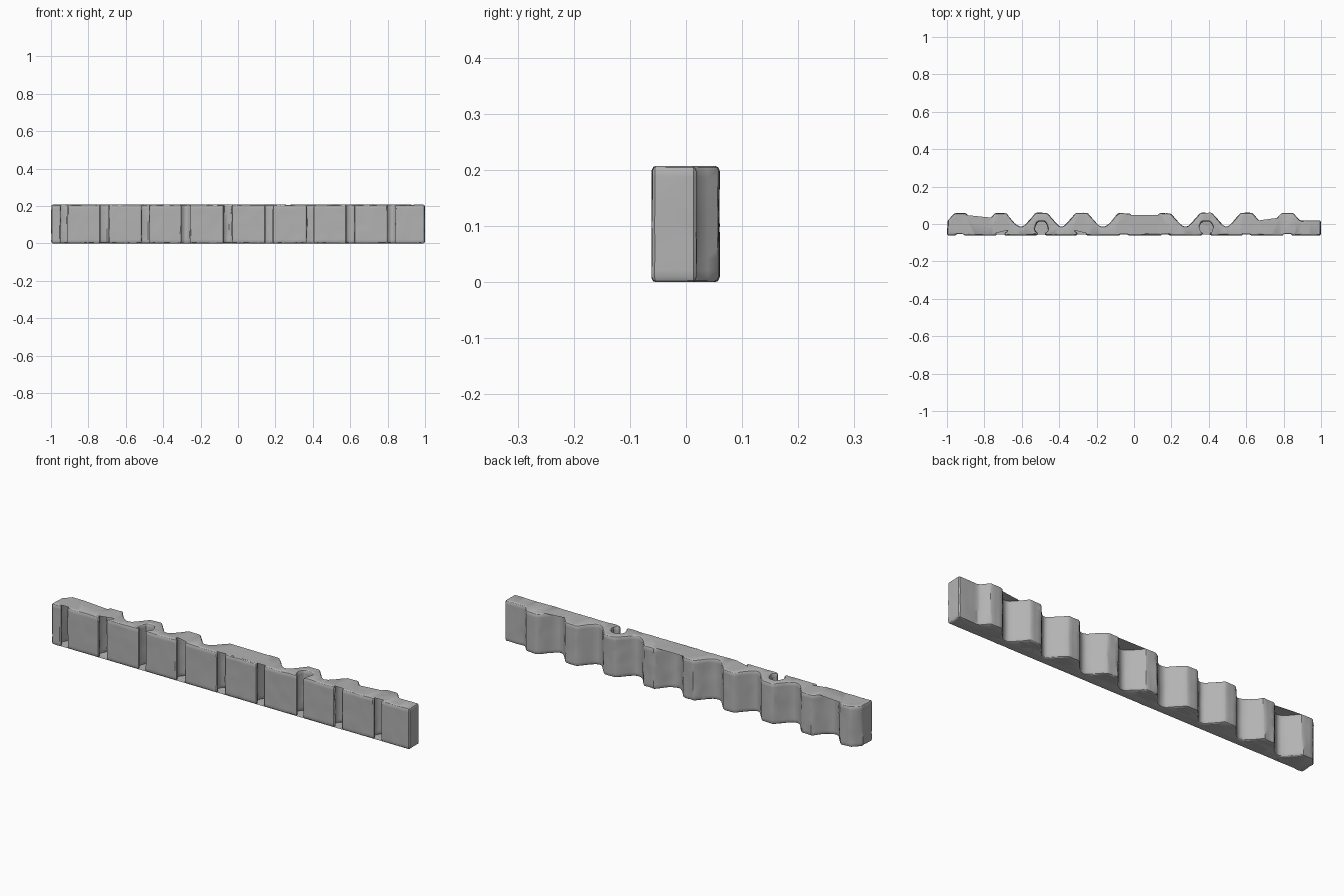
import bpy, bmesh, random
from mathutils import Vector, noise

random.seed(4)
cube = bpy.data.objects.get("Cube")
if cube:
    bpy.data.objects.remove(cube)

HEIGHT = 0.207
FRONT, BACK, VALLEY, END = -0.062, 0.062, -0.012, 0.02
CENTRES = [-0.93, -0.714, -0.495, -0.28, -0.054, 0.166, 0.386, 0.601, 0.82]
ROUGH = [1, 1, 0.4, 0.3, 1, 1, 0.35, 0.3, 0.5]   # weathering of each rib

stone = bpy.data.materials.new("grey stone")
stone.use_nodes = True
stone.diffuse_color = (0.45, 0.45, 0.45, 1)
stone.node_tree.nodes["Principled BSDF"].inputs["Base Color"].default_value = stone.diffuse_color


# Keyhole groove: narrow mouth, wide chamber, tapered or flat crown
def groove(cx, pointed):
    crown = 0.008 if pointed else 0.02
    half = [(0.02, FRONT), (0.018, -0.047), (0.036, -0.036), (0.034, -0.014), (crown, 0.011)]
    half = [(w + random.uniform(-0.003, 0.003), y) for w, y in half]
    return [(cx - w, y) for w, y in half] + [(cx + w, y) for w, y in reversed(half)]


# Plan outline, counter-clockwise: front face with grooves, then ribbed back
outline = [(-1, FRONT)]
for i, cx in enumerate(CENTRES):
    outline += groove(cx, i in (3, 4, 7, 8))
outline += [(1, FRONT), (1, END), (CENTRES[-1] + 0.07, END)]
for i, cx in reversed(list(enumerate(CENTRES))):
    if i < len(CENTRES) - 1:
        outline.append((cx + 0.097, VALLEY))
    outline += [(cx + 0.032, BACK), (cx - 0.032, BACK)]
    if i > 0:
        outline.append((cx - 0.097, VALLEY))
outline.append((-1, END))


# Round the corners lightly and divide the long runs
def refine(points, step=0.02, cut=0.006):
    pts = [Vector(p) for p in points]
    soft = []
    for a, b, c in zip(pts[-1:] + pts[:-1], pts, pts[1:] + pts[:1]):
        for other in (a, c):
            d = other - b
            soft.append(b + d.normalized() * min(cut, d.length * 0.3))
    result = []
    for a, b in zip(soft, soft[1:] + soft[:1]):
        n = max(1, round((b - a).length / step))
        result += [a.lerp(b, k / n) for k in range(n)]
    return result


ring = refine(outline)
count = len(ring)
normals = []
for i in range(count):
    t = (ring[(i + 1) % count] - ring[i - 1]).normalized()
    normals.append(Vector((t.y, -t.x)))


# Chipped stone depth; ribs carry wavy vertical ridges
def wear(p, z):
    chip = 0.5 + 0.5 * noise.noise(Vector((p.x * 22, p.y * 22, z * 18)))
    depth = 0.003 * chip
    if p.y > VALLEY + 0.005 and p.x < 0.9:
        rib = min(range(len(CENTRES)), key=lambda i: abs(CENTRES[i] - p.x))
        ridge = 0.5 + 0.5 * noise.noise(Vector((p.x * 60, p.y * 40, z * 9)))
        depth += 0.007 * ROUGH[rib] * ridge
    return depth


# Stack of rings with worn top and bottom edges
levels = [(0, 0.008), (0.003, 0.003), (0.009, 0)]
levels += [(HEIGHT * k / 10, 0) for k in range(1, 10)]
levels += [(HEIGHT - z, inset) for z, inset in reversed(levels[:3])]
bm = bmesh.new()
rows = []
for z, inset in levels:
    row = []
    for p, n in zip(ring, normals):
        q = p - n * (wear(p, z) + inset)
        dz = 0.0025 * noise.noise(Vector((p.x * 25, p.y * 25, z)))
        row.append(bm.verts.new((q.x, q.y, min(HEIGHT, max(0, z + dz)))))
    rows.append(row)
for low, high in zip(rows, rows[1:]):
    for i in range(count):
        j = (i + 1) % count
        bm.faces.new((low[i], low[j], high[j], high[i]))
bm.faces.new(list(reversed(rows[0])))
bm.faces.new(rows[-1])
bmesh.ops.triangulate(bm, faces=bm.faces[:])
bmesh.ops.recalc_face_normals(bm, faces=bm.faces[:])

mesh = bpy.data.meshes.new("ribbed_wall")
bm.to_mesh(mesh)
bm.free()
mesh.materials.append(stone)
wall = bpy.data.objects.new("ribbed_wall", mesh)
bpy.context.collection.objects.link(wall)
bpy.ops.object.select_all(action="DESELECT")
wall.select_set(True)
bpy.context.view_layer.objects.active = wall
bpy.ops.object.shade_smooth_by_angle(angle=0.5)
